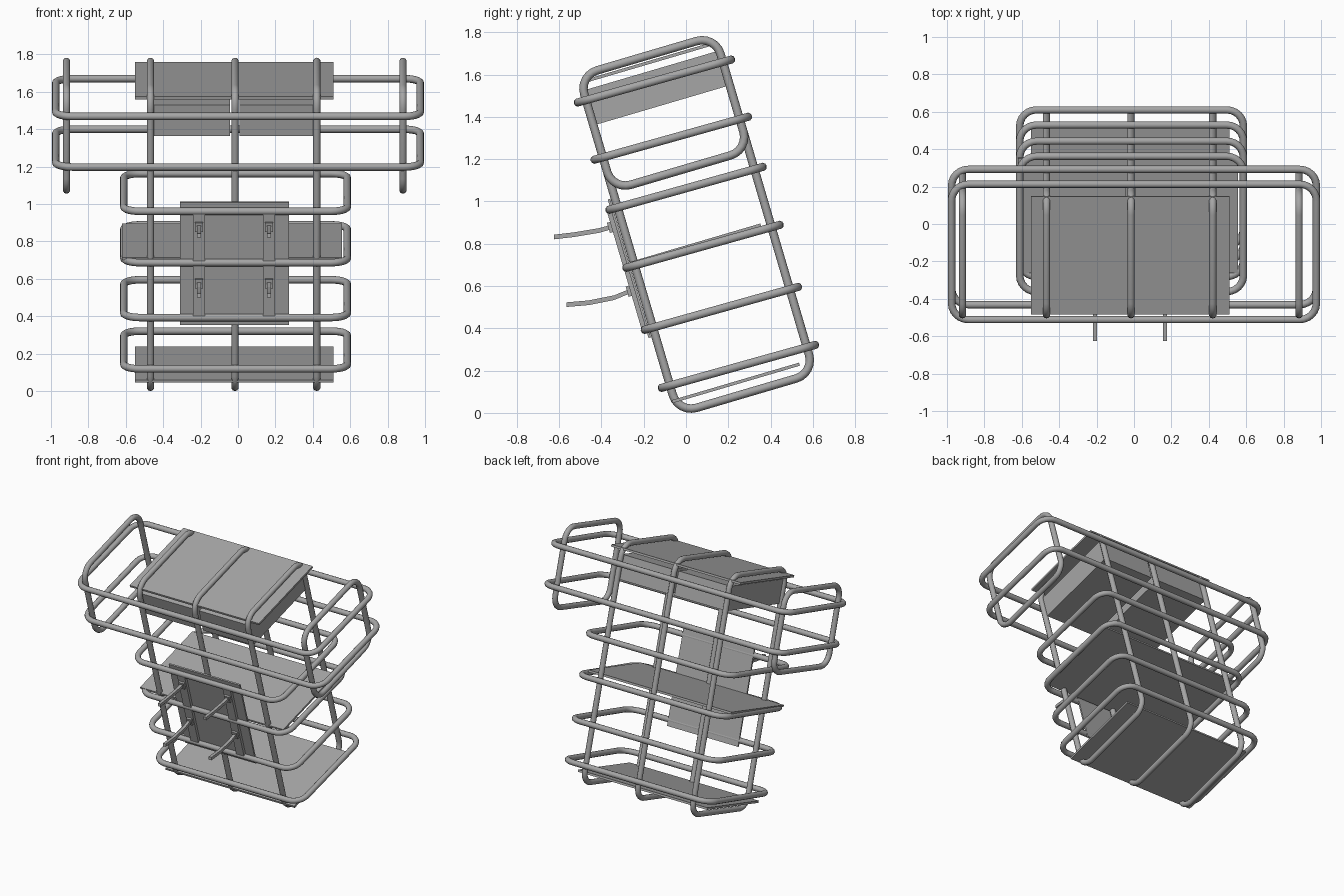
import bpy, math
from mathutils import Matrix, Vector

if "Cube" in bpy.data.objects:
    bpy.data.objects.remove(bpy.data.objects["Cube"], do_unlink=True)

grey = bpy.data.materials.new("plain grey")
grey.use_nodes = True
COLOUR = (0.38, 0.38, 0.38, 1)
grey.diffuse_color = COLOUR
grey.node_tree.nodes["Principled BSDF"].inputs["Base Color"].default_value = COLOUR

# The whole rack leans back; parts are laid out upright and then tilted
TILT = Matrix.Rotation(math.radians(16.4), 4, 'X')
TUBE = 0.02
BEND = 0.09


def finish(name, mesh, matrix, smooth):
    mesh.transform(matrix)
    mesh.materials.clear()
    mesh.materials.append(grey)
    for p in mesh.polygons:
        p.use_smooth = smooth
        p.material_index = 0
    obj = bpy.data.objects.new(name, mesh)
    bpy.context.collection.objects.link(obj)
    return obj


def tube_loop(name, width, height, matrix):
    """Closed round tube along a rounded rectangle in the local XY plane."""
    points = []
    corners = [(1, 1), (-1, 1), (-1, -1), (1, -1)]
    for i, (sx, sy) in enumerate(corners):
        centre = Vector((sx * (width / 2 - BEND), sy * (height / 2 - BEND), 0))
        for k in range(7):
            a = math.radians(90 * i + 15 * k)
            points.append(centre + BEND * Vector((math.cos(a), math.sin(a), 0)))
    curve = bpy.data.curves.new(name + " path", 'CURVE')
    curve.dimensions = '3D'
    curve.bevel_depth = TUBE
    curve.bevel_resolution = 3
    spline = curve.splines.new('POLY')
    spline.points.add(len(points) - 1)
    for sp, p in zip(spline.points, points):
        sp.co = (*p, 1)
    spline.use_cyclic_u = True
    temp = bpy.data.objects.new(name + " path", curve)
    mesh = bpy.data.meshes.new_from_object(temp)
    bpy.data.objects.remove(temp)
    bpy.data.curves.remove(curve)
    mesh.name = name
    return finish(name, mesh, TILT @ matrix, True)


def box(name, x, y, z):
    """Box given by its (min, max) range on each upright axis."""
    corners = [(a, b, c) for a in x for b in y for c in z]
    faces = [(0, 1, 3, 2), (4, 6, 7, 5), (0, 4, 5, 1),
             (2, 3, 7, 6), (0, 2, 6, 4), (1, 5, 7, 3)]
    mesh = bpy.data.meshes.new(name)
    mesh.from_pydata(corners, [], faces)
    return finish(name, mesh, TILT, False)


# Horizontal rings: four narrow ones, two wide ones at the top
DEPTH_MID = 0.30
sag = Matrix.Rotation(math.radians(-0.8), 4, 'X')
for i, z in enumerate((0.141, 0.427, 0.733, 1.019)):
    tube_loop(f"narrow_ring_{i + 1}", 1.196, 0.752,
              Matrix.Translation((-0.013, DEPTH_MID, z)) @ sag)
for i, z in enumerate((1.266, 1.548)):
    tube_loop(f"wide_ring_{i + 1}", 1.95, 0.752,
              Matrix.Translation((0, DEPTH_MID, z)) @ sag)

# Upright loops: three full height, two short ones in the wings
upright = Matrix(((0, 0, 1, 0), (1, 0, 0, 0), (0, 1, 0, 0), (0, 0, 0, 1)))


def upright_loop(name, x, bottom, top):
    tube_loop(name, 0.672, top - bottom,
              Matrix.Translation((x, DEPTH_MID, (top + bottom) / 2)) @ upright)


for name, x in (("right", -0.468), ("middle", -0.016), ("left", 0.421)):
    upright_loop(f"{name}_upright", x, 0.009, 1.673)
for name, x in (("right", -0.917), ("left", 0.882)):
    upright_loop(f"{name}_wing_frame", x, 1.109, 1.673)

# Shelves and top board
box("bottom_shelf", (-0.55, 0.51), (-0.048, 0.58), (0.062, 0.077))
box("middle_shelf", (-0.62, 0.555), (-0.05, 0.59), (0.745, 0.76))
box("top_board", (-0.55, 0.51), (-0.02, 0.637), (1.632, 1.647))

# Storage boxes hanging beneath the top board
box("right_storage_box", (-0.47, -0.043), (-0.018, 0.626), (1.428, 1.60))
box("left_storage_box", (0.008, 0.421), (-0.018, 0.626), (1.428, 1.60))

# Front panel with two slats, each carrying two hooks
box("front_panel", (-0.31, 0.272), (-0.07, -0.058), (0.39, 1.073))
HOOK_PATHS = {
    "upper": [(-0.35, 0.88), (-0.41, 0.863), (-0.53, 0.843), (-0.625, 0.832)],
    "lower": [(-0.255, 0.58), (-0.34, 0.545), (-0.46, 0.521), (-0.565, 0.512)],
}


def hook(name, x, path):
    """Square bar following a side path that is already in the leaning pose."""
    half = 0.011
    verts = [(x + sx * half, y, z + sz * half) for y, z in path
             for sx, sz in ((-1, -1), (1, -1), (1, 1), (-1, 1))]
    last = 4 * (len(path) - 1)
    faces = [(0, 1, 2, 3), tuple(last + k for k in (3, 2, 1, 0))]
    for s in range(0, last, 4):
        for k in range(4):
            n = (k + 1) % 4
            faces.append((s + k, s + 4 + k, s + 4 + n, s + n))
    mesh = bpy.data.meshes.new(name)
    mesh.from_pydata(verts, [], faces)
    finish(name, mesh, Matrix.Identity(4), False)


for side, x in (("right", -0.208), ("left", 0.166)):
    box(f"{side}_slat", (x - 0.032, x + 0.032), (-0.09, -0.07), (0.435, 1.02))
    for level, path in HOOK_PATHS.items():
        hook(f"{side}_{level}_hook", x, path)
        base = TILT.inverted() @ Vector((0, *path[0]))
        box(f"{side}_{level}_hook_bracket", (x - 0.021, x + 0.021),
            (-0.105, -0.09), (base.z - 0.025, base.z + 0.025))
